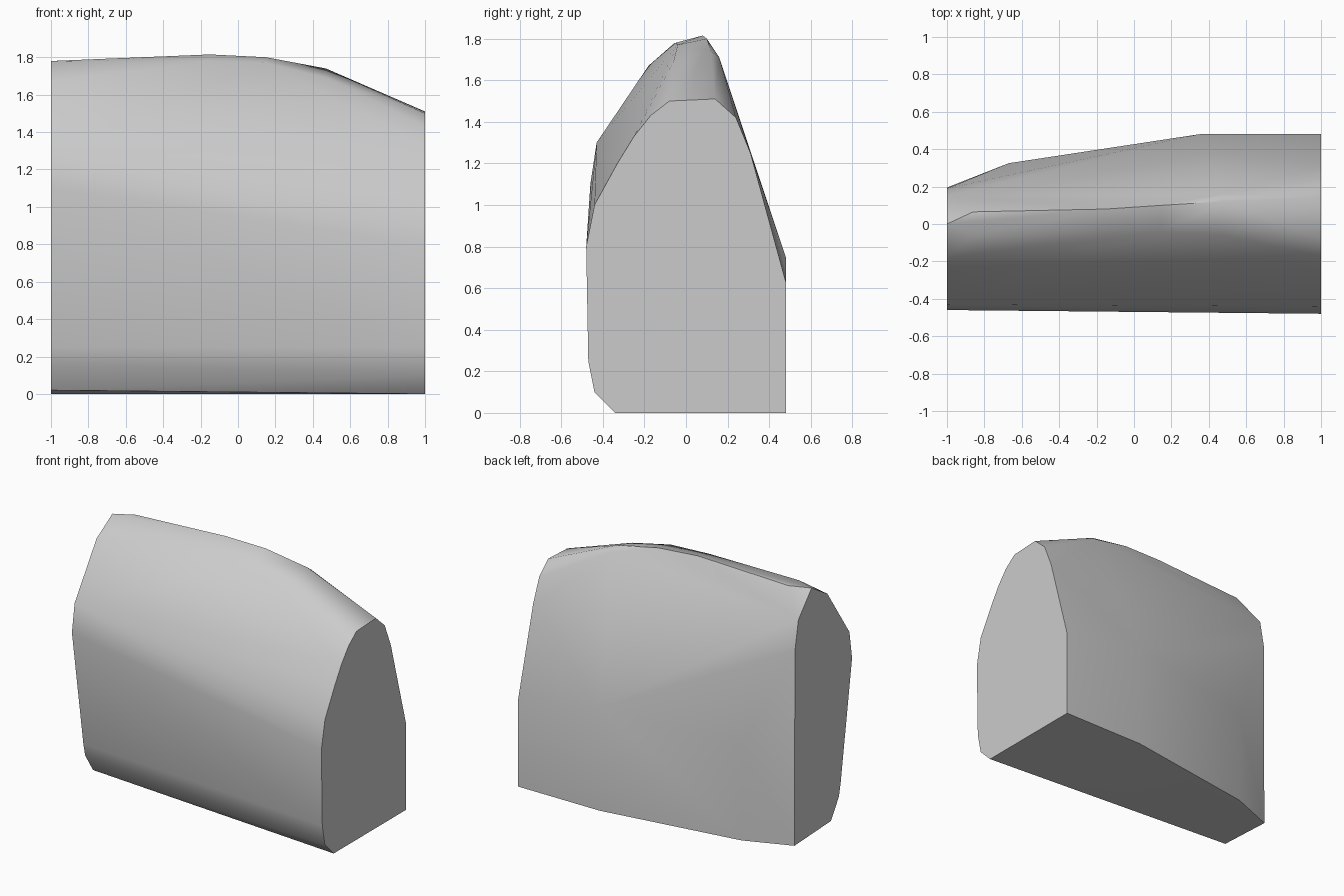
import bpy
import bmesh
import math

default_cube = bpy.data.objects.get("Cube")
if default_cube:
    bpy.data.objects.remove(default_cube, do_unlink=True)

# One plain grey for the whole body
grey = bpy.data.materials.new("plain grey")
grey.use_nodes = True
grey_colour = (0.6, 0.6, 0.6, 1)
grey.diffuse_color = grey_colour
grey.node_tree.nodes["Principled BSDF"].inputs["Base Color"].default_value = grey_colour


def place_section(mesh, x, profile):
    """Add the corner points of one upright cross-section at the given x."""
    for y, z in profile:
        mesh.verts.new((x, y, z))


# Flat end on the model's left: the broad, low section
broad_end = [
    (-.34, 0), (-.44, .1), (-.47, .25), (-.48, .8), (-.44, 1), (-.33, 1.2),
    (-.25, 1.33), (-.17, 1.43), (-.08, 1.5), (.14, 1.51), (.24, 1.42),
    (.31, 1.25), (.48, .63), (.48, 0),
]

# Flat end on the model's right: the narrow, tall section
narrow_end = [
    (-.22, .02), (-.31, .16), (-.33, .25), (-.46, 1.1), (-.43, 1.3),
    (-.18, 1.67), (0, 1.78), (.15, 1.61), (.19, 1.4), (.195, 0),
]

# Bends of the back wall, where it turns in towards the narrow end
back_wall_broad = [(.48, 0), (.48, .75)]
back_wall_narrow = [(.325, 0), (.325, .68)]

# Rounded crest along the top, from the narrow end to the broad end
crest_start = [(-.06, 1.775), (.065, 1.785)]
crest_peak = [(-.05, 1.78), (.08, 1.815)]
crest_middle = [(-.04, 1.77), (.1, 1.8)]
crest_fall = [(-.06, 1.69), (.12, 1.74), (.16, 1.71)]

sections = [
    (-1, narrow_end),
    (-.86, crest_start),
    (-.67, back_wall_narrow),
    (-.15, crest_peak),
    (.15, crest_middle),
    (.35, back_wall_broad),
    (.47, crest_fall),
    (1, broad_end),
]

# Stretch one taut skin over all the sections
mesh_builder = bmesh.new()
for section_x, section_profile in sections:
    place_section(mesh_builder, section_x, section_profile)
hull = bmesh.ops.convex_hull(mesh_builder, input=mesh_builder.verts[:])
inner_points = [item for item in hull["geom_interior"] if isinstance(item, bmesh.types.BMVert)]
bmesh.ops.delete(mesh_builder, geom=inner_points, context="VERTS")

# Merge the flat ends and base into single faces
bmesh.ops.dissolve_limit(
    mesh_builder,
    angle_limit=math.radians(.5),
    verts=mesh_builder.verts[:],
    edges=mesh_builder.edges[:],
)
bmesh.ops.recalc_face_normals(mesh_builder, faces=mesh_builder.faces[:])

body_mesh = bpy.data.meshes.new("rounded_body")
mesh_builder.to_mesh(body_mesh)
mesh_builder.free()
body_mesh.materials.append(grey)
body = bpy.data.objects.new("rounded_body", body_mesh)
bpy.context.collection.objects.link(body)

# Smooth the skin but keep the cut ends and base crisp
bpy.ops.object.select_all(action="DESELECT")
body.select_set(True)
bpy.context.view_layer.objects.active = body
bpy.ops.object.shade_smooth_by_angle(angle=math.radians(40))
